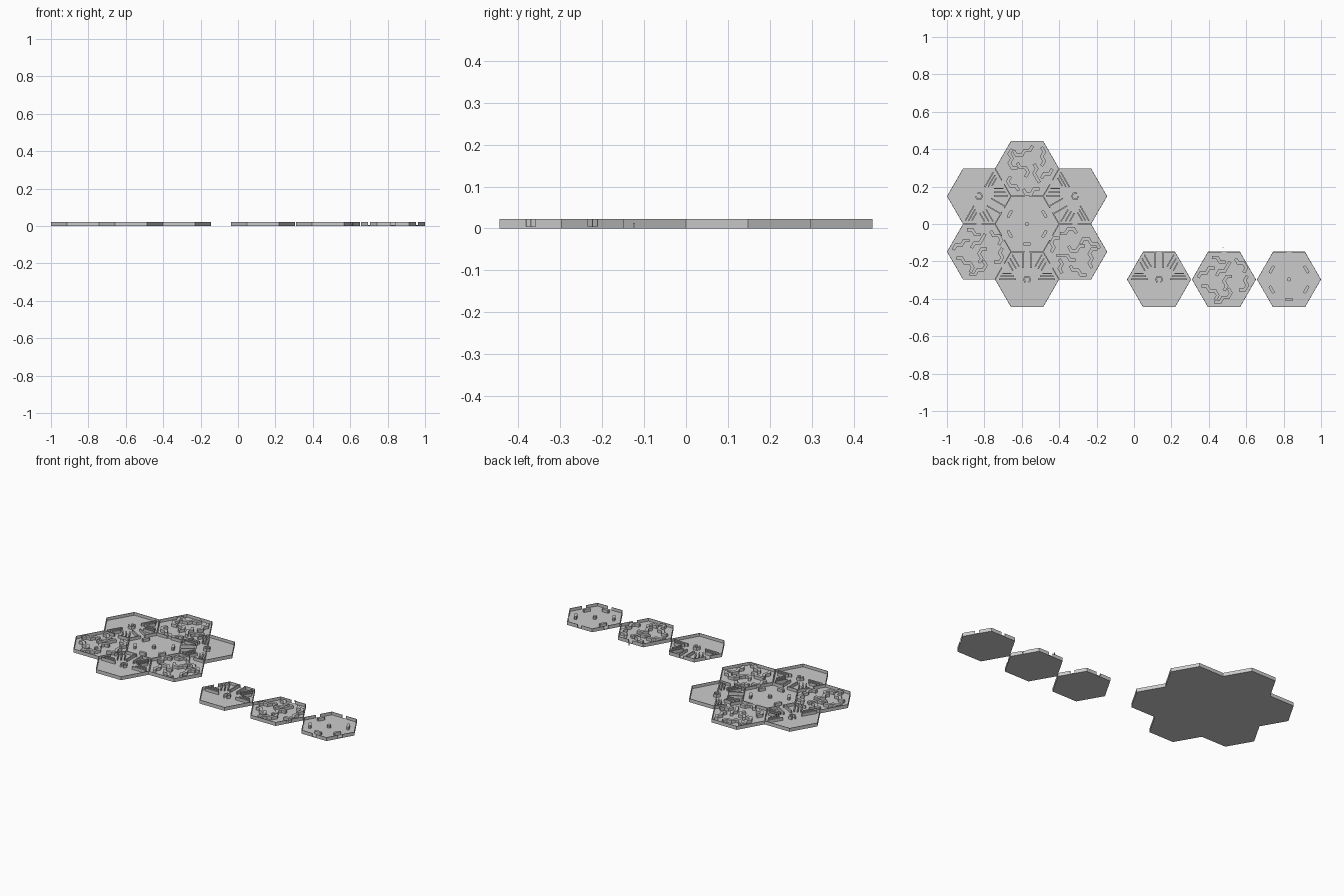
import bpy, bmesh
from math import cos, sin, radians, sqrt
from mathutils import Vector, Matrix

if "Cube" in bpy.data.objects:
    bpy.data.objects.remove(bpy.data.objects["Cube"])

H = 0.2967            # hexagon height across flats
R = H / sqrt(3)       # corner radius
FLOOR, TOP = 0.004, 0.022
RIM, DOOR = 0.003, 0.026


def polar(r, deg):
    return Vector((r * cos(radians(deg)), r * sin(radians(deg))))


def prism(bm, pts, z0, z1):
    """Closed solid from a flat outline."""
    lo = [bm.verts.new((p[0], p[1], z0)) for p in pts]
    hi = [bm.verts.new((p[0], p[1], z1)) for p in pts]
    bm.faces.new(lo[::-1])
    bm.faces.new(hi)
    n = len(pts)
    for i in range(n):
        j = (i + 1) % n
        bm.faces.new((lo[i], lo[j], hi[j], hi[i]))


def wall(bm, path, width):
    """Mitred wall of constant width along a path."""
    path = [Vector(p) for p in path]
    left, right = [], []
    for i, p in enumerate(path):
        a = (p - path[i - 1]).normalized() if i else (path[1] - p).normalized()
        b = (path[i + 1] - p).normalized() if i < len(path) - 1 else a
        na, nb = Vector((-a.y, a.x)), Vector((-b.y, b.x))
        m = (na + nb).normalized()
        off = m * (width / 2 / m.dot(na))
        left.append(p + off)
        right.append(p - off)
    prism(bm, right + left[::-1], FLOOR - 0.001, TOP)


def walk(start, heading, turns, step):
    """Zigzag path on the hexagonal lattice."""
    p, out = Vector(start), [Vector(start)]
    for t in (0,) + turns:
        heading += t
        p = p + polar(step, heading)
        out.append(p.copy())
    return out


def finish(bm, name, centre, spin):
    bmesh.ops.recalc_face_normals(bm, faces=bm.faces)
    me = bpy.data.meshes.new(name)
    bm.to_mesh(me)
    bm.free()
    ob = bpy.data.objects.new(name, me)
    ob.matrix_world = Matrix.Translation((centre[0], centre[1], 0)) @ Matrix.Rotation(radians(spin), 4, 'Z')
    bpy.context.collection.objects.link(ob)


def hex_tray(name, centre, spin, doors):
    """Floor plate and rim, with a gap in the middle of each door side."""
    bm = bmesh.new()
    prism(bm, [polar(R, 60 * i) for i in range(6)], 0, FLOOR)
    k = (R - RIM * 2 / sqrt(3)) / R
    for i in range(6):
        a, b = polar(R, 60 * i), polar(R, 60 * i + 60)
        if 60 * i + 30 in doors:
            mid, d = (a + b) / 2, (b - a).normalized() * DOOR / 2
            n = mid.normalized() * RIM
            prism(bm, [a, mid - d, mid - d - n, a * k], FLOOR, TOP)
            prism(bm, [mid + d, b, b * k, mid + d - n], FLOOR, TOP)
        else:
            prism(bm, [a, b, b * k, a * k], FLOOR, TOP)
    finish(bm, name + "_tray", centre, spin)


def open_tile(name, c, spin):
    """Tile with a pillar and short barriers facing the sides."""
    hex_tray(name, c, spin, {30, 90, 150, 210, 270, 330})
    bm = bmesh.new()
    prism(bm, [polar(0.011, 45 * i) for i in range(8)], FLOOR, TOP)
    for a in (30, 150, 210, 270, 330):
        rot = Matrix.Rotation(radians(a + 90), 2)
        l, w, ch = 0.022, 0.008, 0.004
        outline = [(l, -w + ch), (l, w - ch), (l - ch, w), (-l + ch, w),
                   (-l, w - ch), (-l, -w + ch), (-l + ch, -w), (l - ch, -w)]
        prism(bm, [polar(0.107, a) + rot @ Vector(p) for p in outline], FLOOR, TOP)
    finish(bm, name + "_barriers", c, spin)


def striped_tile(name, c, spin):
    """Tile with rows of walls on its inner half and a small central shelter."""
    hex_tray(name, c, spin, {30, 90, 150})
    bm = bmesh.new()
    for s in (1, -1):
        def bar(*pts):
            wall(bm, [(x * s, y) for x, y in pts], 0.007)
        bar((0.023, 0.147), (0.023, 0.062))                      # entrance passage
        for k in range(3):                                       # slanted rows
            p = Vector((0.042 + 0.017 * k, 0.068 - 0.010 * k))
            bar(p, p + polar(0.075 - 0.012 * k, 60))
        for k in range(3):                                       # level rows
            bar((0.058 + 0.012 * k, 0.002 + 0.015 * k), (0.150 - 0.009 * k, 0.002 + 0.015 * k))
    wall(bm, [polar(0.018, -60 + 60 * i) for i in range(6)], 0.008)
    finish(bm, name + "_walls", c, spin)


def maze_tile(name, c, spin):
    """Tile filled with zigzag wall islands; spin 0 opens toward upper right."""
    hex_tray(name, c, spin, {330, 30, 90})
    bm = bmesh.new()
    runs = [
        ((-0.138, 0.010), 60, (-60, 60, -60)),
        ((-0.065, 0.118), 0, (-60, 60)),
        ((-0.120, -0.035), 0, (-60, 60, -60, -60)),
        ((-0.050, -0.122), 0, (60, -60, 60, 60)),
        ((-0.040, 0.020), 60, (-60, 60, 0)),
        ((0.000, -0.060), 60, (60, -60, -60)),
        ((0.062, 0.112), -60, (60, -60, -60)),
        ((0.125, 0.020), -120, (60, -60, -60)),
    ]
    for start, heading, turns in runs:
        wall(bm, walk(start, heading, turns, 0.029), 0.017)
    finish(bm, name + "_walls", c, spin)


# assembled board: one open tile ringed by alternating kinds
hub = Vector((-1 + 2.5 * R, 0))
open_tile("board_centre", hub, 0)
for i, a in enumerate((30, 150, 270)):
    striped_tile(f"board_striped_{i + 1}", hub + polar(H, a), a + 90)
for i, a in enumerate((90, 210, 330)):
    maze_tile(f"board_maze_{i + 1}", hub + polar(H, a), a + 150)

# loose tiles in a row
striped_tile("loose_striped", (0.134, -H), 0)
maze_tile("loose_maze", (0.481, -H), 0)
open_tile("loose_open", (1 - R, -H), 0)

# tiny loose post behind the maze tile
bm = bmesh.new()
prism(bm, [(0.474, -0.126), (0.478, -0.126), (0.478, -0.122), (0.474, -0.122)], 0, 0.013)
finish(bm, "loose_post", (0, 0), 0)
